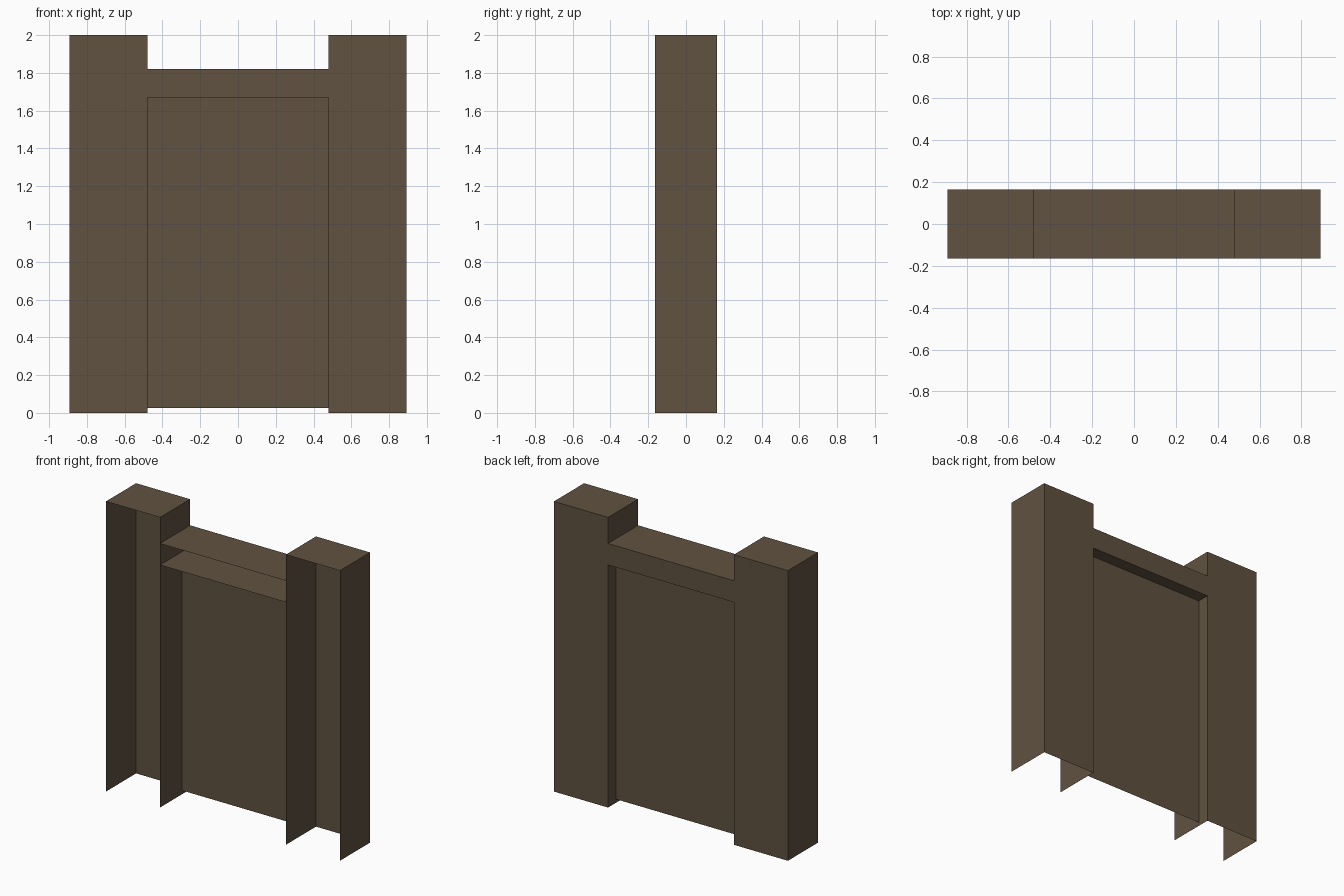
import bpy
import bmesh
from mathutils import Vector

cube = bpy.data.objects.get("Cube")
if cube:
    bpy.data.objects.remove(cube, do_unlink=True)

# Overall dimensions
HALF_WIDTH, OPENING, DEPTH = 0.892, 0.48, 0.164
HEIGHT, LINTEL_TOP, LINTEL_BOTTOM = 2.0, 1.82, 1.672
PANEL_BOTTOM, PANEL_Y = 0.025, 0.078

FRONT, BACK = Vector((0, -1, 0)), Vector((0, 1, 0))
LEFT, RIGHT = Vector((1, 0, 0)), Vector((-1, 0, 0))
UP, DOWN = Vector((0, 0, 1)), Vector((0, 0, -1))

# Brown material shared by every part
color = (0.117, 0.084, 0.051, 1)
brown = bpy.data.materials.new("dark_brown")
brown.use_nodes = True
brown.diffuse_color = color
shader = brown.node_tree.nodes["Principled BSDF"]
shader.inputs["Base Color"].default_value = color
shader.inputs["Roughness"].default_value = 0.9


def open_box(name, low, high, open_sides):
    """Box between two corners, without the faces on its open sides."""
    low, high = Vector(low), Vector(high)
    bm = bmesh.new()
    bmesh.ops.create_cube(bm, size=1)
    bm.normal_update()
    gone = [f for f in bm.faces if any(f.normal.dot(s) > 0.9 for s in open_sides)]
    bmesh.ops.delete(bm, geom=gone, context="FACES")
    bmesh.ops.scale(bm, vec=high - low, verts=bm.verts)
    bmesh.ops.translate(bm, vec=(low + high) / 2, verts=bm.verts)
    mesh = bpy.data.meshes.new(name)
    bm.to_mesh(mesh)
    bm.free()
    mesh.materials.append(brown)
    obj = bpy.data.objects.new(name, mesh)
    bpy.context.collection.objects.link(obj)
    return obj


# Hollow posts, open at the front and the bottom
for name, x0, x1 in (("right_post", -HALF_WIDTH, -OPENING),
                     ("left_post", OPENING, HALF_WIDTH)):
    open_box(name, (x0, -DEPTH, 0), (x1, DEPTH, HEIGHT), (FRONT, DOWN))

# Hollow lintel, open at the front and where it meets the posts
open_box("lintel", (-OPENING, -DEPTH, LINTEL_BOTTOM), (OPENING, DEPTH, LINTEL_TOP),
         (FRONT, LEFT, RIGHT))

# Single-sheet door panel set in from the back
open_box("door_panel", (-OPENING, PANEL_Y - 0.01, PANEL_BOTTOM),
         (OPENING, PANEL_Y, LINTEL_BOTTOM), (FRONT, LEFT, RIGHT, UP, DOWN))
